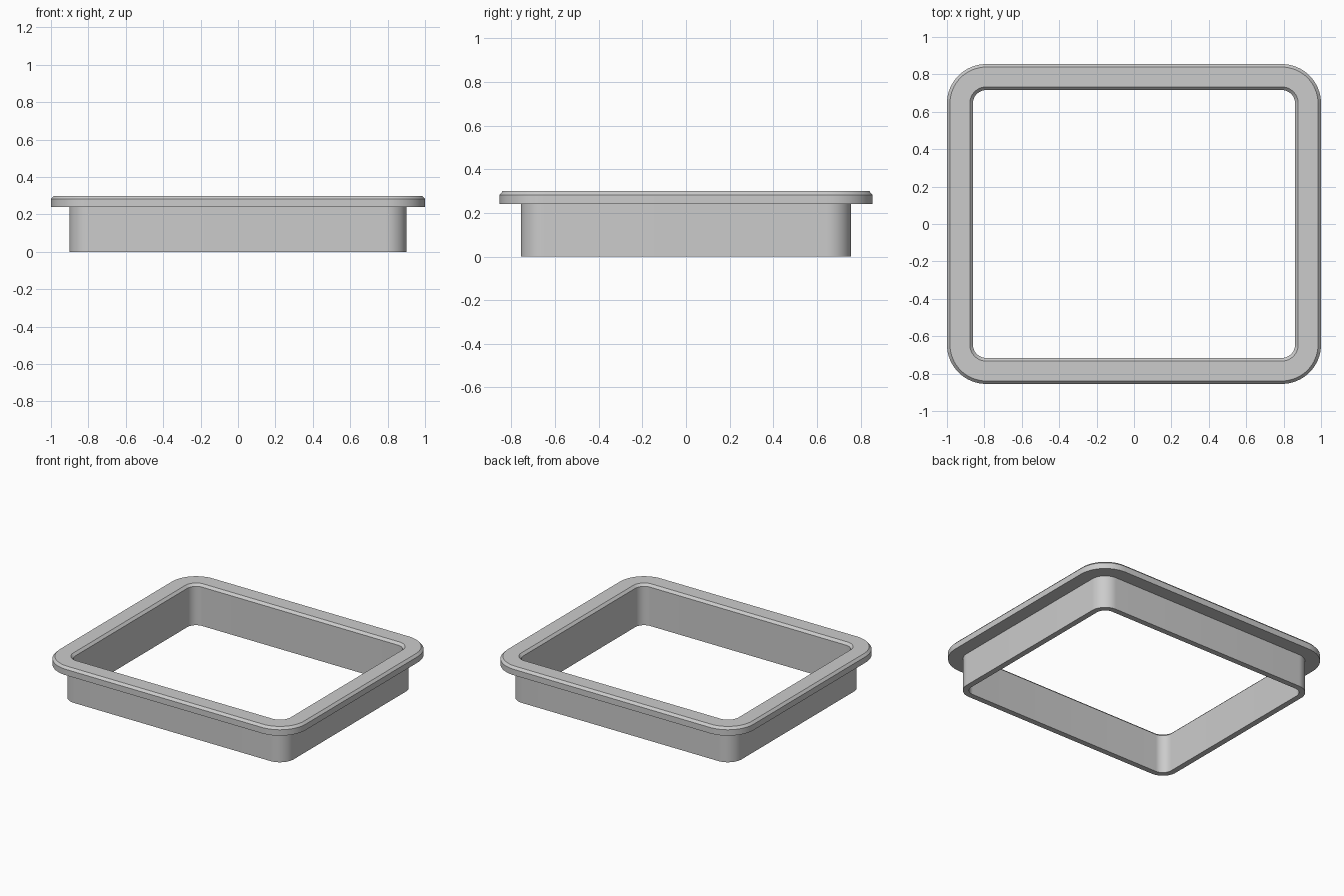
import bpy, bmesh, math

cube = bpy.data.objects.get("Cube")
if cube:
    bpy.data.objects.remove(cube, do_unlink=True)

# Corner arc centres shared by every edge of the frame
CORNER_X, CORNER_Y = 0.79, 0.645
STEPS = 16

grey = bpy.data.materials.new("light grey")
grey.use_nodes = True
colour = (0.6, 0.6, 0.6, 1)
grey.diffuse_color = colour
grey.node_tree.nodes["Principled BSDF"].inputs["Base Color"].default_value = colour


def rounded_ring(bm, radius, z):
    """Rounded rectangle of vertices, offset by radius from the corner centres."""
    ring = []
    for quarter, (sx, sy) in enumerate([(1, 1), (-1, 1), (-1, -1), (1, -1)]):
        for i in range(STEPS + 1):
            a = math.pi / 2 * (quarter + i / STEPS)
            ring.append(bm.verts.new((sx * CORNER_X + radius * math.cos(a),
                                      sy * CORNER_Y + radius * math.sin(a), z)))
    return ring


# Closed cross-section: wall foot, flange underside, chamfered rim, inner wall
section = [(0.112, 0), (0.112, 0.24), (0.21, 0.24), (0.21, 0.283),
           (0.194, 0.3), (0.088, 0.3), (0.071, 0.283), (0.071, 0)]

bm = bmesh.new()
rings = [rounded_ring(bm, r, z) for r, z in section]
for k, lower in enumerate(rings):
    upper = rings[(k + 1) % len(rings)]
    for i in range(len(lower)):
        j = (i + 1) % len(lower)
        bm.faces.new((lower[i], lower[j], upper[j], upper[i]))
bmesh.ops.recalc_face_normals(bm, faces=bm.faces)

mesh = bpy.data.meshes.new("flanged_frame")
bm.to_mesh(mesh)
bm.free()
mesh.materials.append(grey)
frame = bpy.data.objects.new("flanged_frame", mesh)
bpy.context.collection.objects.link(frame)

# Smooth corners, crisp section edges
bpy.context.view_layer.objects.active = frame
frame.select_set(True)
bpy.ops.object.shade_smooth_by_angle(angle=math.radians(30))
